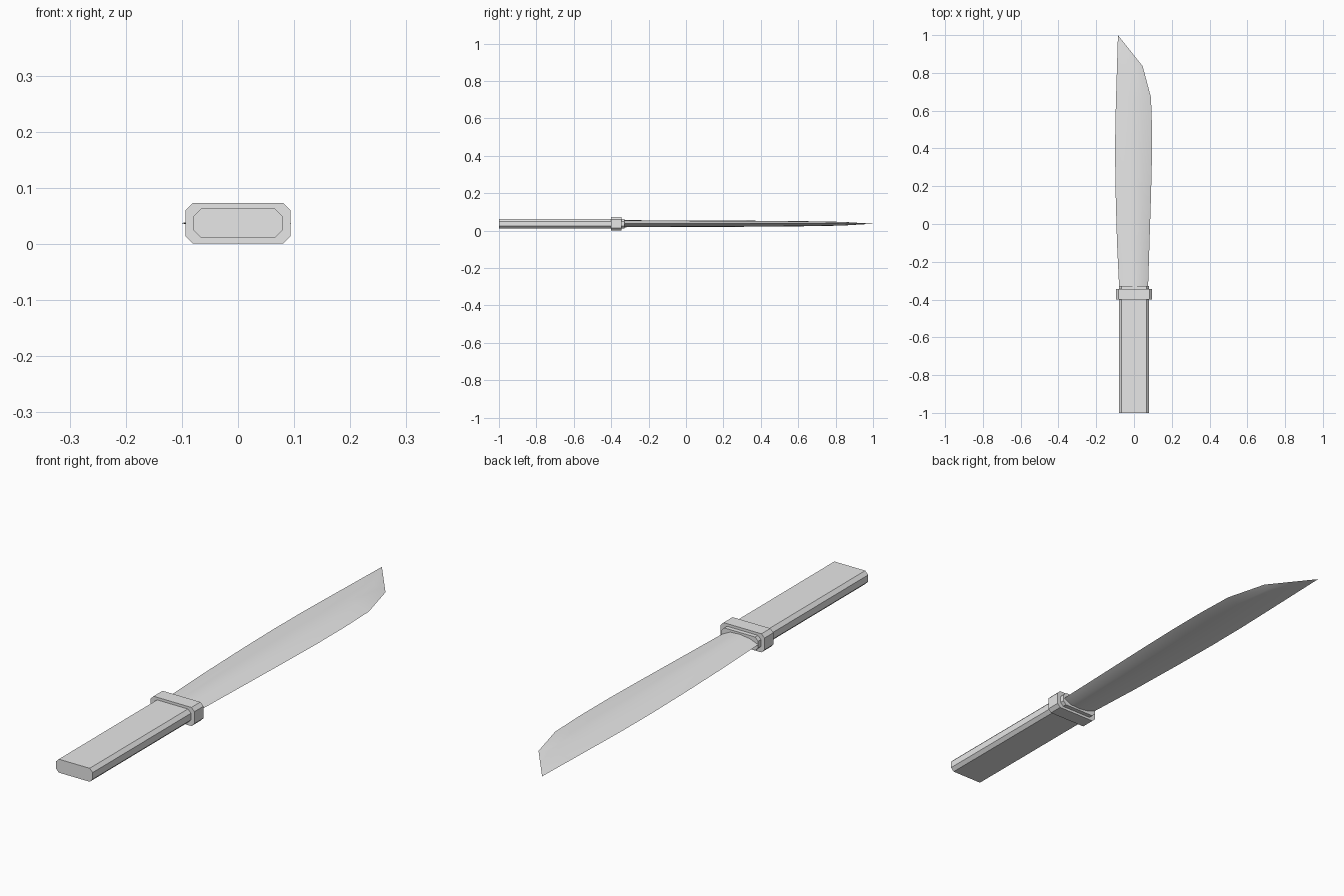
import bpy, bmesh

if "Cube" in bpy.data.objects:
    bpy.data.objects.remove(bpy.data.objects["Cube"])

MID = 0.037  # height of the flat centre plane

grey = bpy.data.materials.new("light_grey")
grey.diffuse_color = (0.8, 0.8, 0.8, 1)
grey.use_nodes = True
grey.node_tree.nodes["Principled BSDF"].inputs["Base Color"].default_value = grey.diffuse_color


def loft(name, rings, tip=None, smooth=None):
    """Skin a list of equal-length rings; close with caps or a tip point."""
    bm = bmesh.new()
    loops = [[bm.verts.new(p) for p in ring] for ring in rings]
    n = len(loops[0])
    for a, b in zip(loops, loops[1:]):
        for i in range(n):
            j = (i + 1) % n
            bm.faces.new((a[i], a[j], b[j], b[i]))
    bm.faces.new(loops[0])
    if tip:
        t = bm.verts.new(tip)
        for i in range(n):
            bm.faces.new((loops[-1][i], loops[-1][(i + 1) % n], t))
    else:
        bm.faces.new(loops[-1])
    bmesh.ops.recalc_face_normals(bm, faces=bm.faces)
    me = bpy.data.meshes.new(name)
    bm.to_mesh(me)
    bm.free()
    ob = bpy.data.objects.new(name, me)
    bpy.context.collection.objects.link(ob)
    me.materials.append(grey)
    if smooth:
        bpy.context.view_layer.objects.active = ob
        ob.select_set(True)
        bpy.ops.object.shade_smooth_by_angle(angle=smooth)
        ob.select_set(False)
    return ob


def octagon(y, w, h, c):
    """Chamfered rectangle with half sizes w, h and corner cut c."""
    pts = [(w, h - c), (w - c, h), (c - w, h), (-w, h - c),
           (-w, c - h), (c - w, -h), (w - c, -h), (w, c - h)]
    return [(x, y, MID + z) for x, z in pts]


# Handle, guard and the short collar where the blade enters
loft("handle", [octagon(-1.0, 0.079, 0.026, 0.013), octagon(-0.38, 0.079, 0.026, 0.013)])
loft("guard", [octagon(-0.40, 0.094, 0.036, 0.013), octagon(-0.345, 0.094, 0.036, 0.013)])
loft("collar", [octagon(-0.36, 0.079, 0.026, 0.013), octagon(-0.328, 0.079, 0.026, 0.013)])


def section(y, left, right, ridge, h):
    """Lens-shaped blade section with a steeper bevel on the cutting side."""
    flat = left + (ridge - left) * 0.66
    back = left + (ridge - left) * 0.3
    top = [(back, h * 0.72), (flat, h), (ridge, h * 0.88)]
    pts = [(left, 0)] + top + [(right, 0)] + [(x, -z) for x, z in reversed(top)]
    return [(x, y, MID + z) for x, z in pts]


# Blade: y, back edge, cutting edge, bevel ridge, half thickness
stations = [
    (-0.35, -0.078, 0.074, 0.040, 0.019),
    (-0.10, -0.090, 0.082, 0.042, 0.018),
    (0.15, -0.097, 0.090, 0.044, 0.017),
    (0.35, -0.100, 0.095, 0.045, 0.016),
    (0.52, -0.099, 0.095, 0.045, 0.015),
    (0.67, -0.095, 0.090, 0.042, 0.013),
    (0.835, -0.090, 0.046, 0.022, 0.010),
]
loft("blade", [section(*s) for s in stations], tip=(-0.085, 1.0, MID), smooth=0.45)
